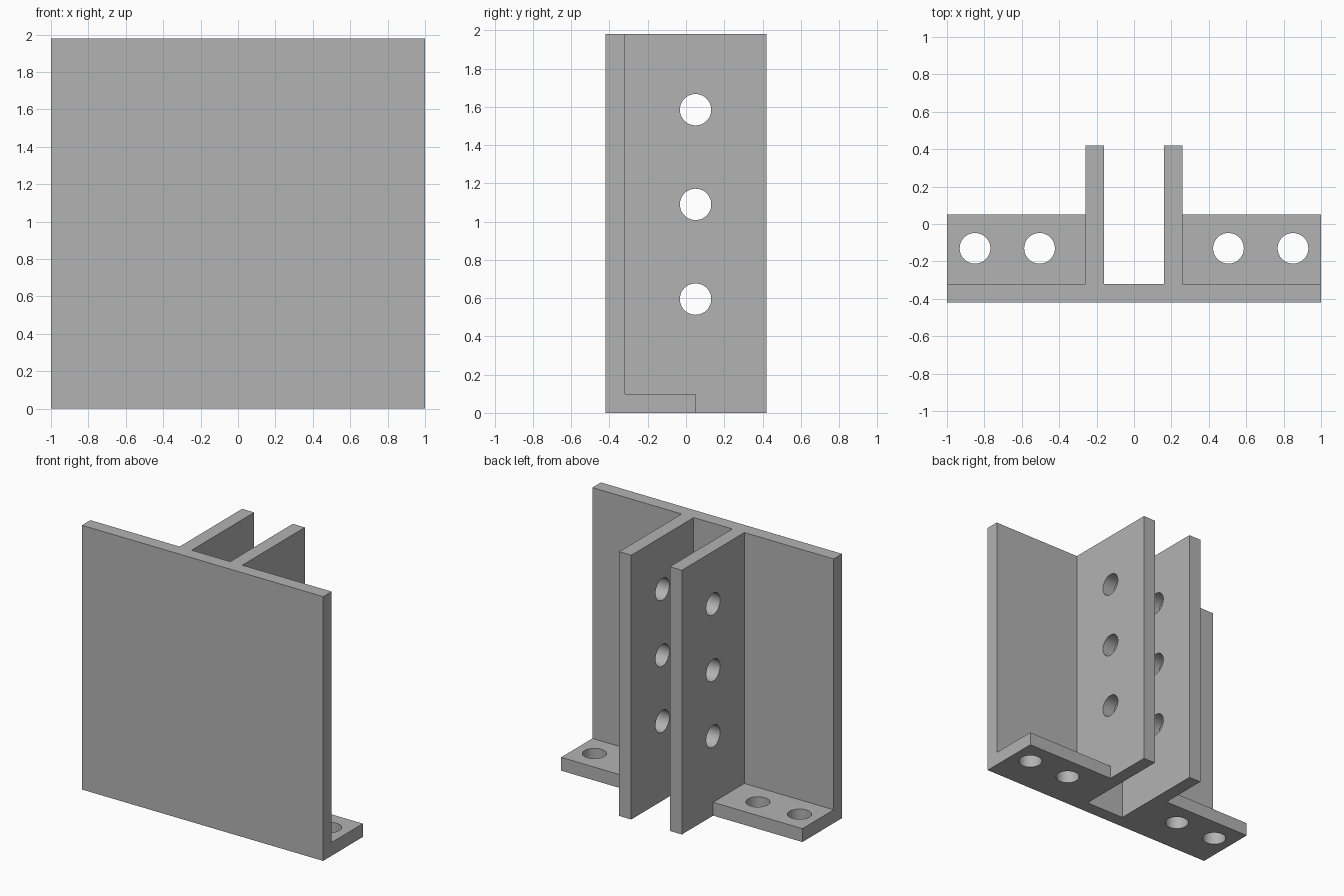
import bpy, bmesh
from math import pi
from mathutils import Matrix

old = bpy.data.objects.get("Cube")
if old:
    bpy.data.objects.remove(old, do_unlink=True)

HEIGHT, FRONT, BACK, THICK = 1.98, -0.42, 0.42, 0.10
WEB_IN, WEB_OUT, FOOT_BACK, HOLE_R = 0.16, 0.26, 0.05, 0.082
INNER = FRONT + THICK

steel = bpy.data.materials.new("plain_grey")
steel.use_nodes = True
grey = (0.45, 0.45, 0.45, 1)
steel.diffuse_color = grey
steel.node_tree.nodes["Principled BSDF"].inputs["Base Color"].default_value = grey


def make_object(name, bm):
    bmesh.ops.recalc_face_normals(bm, faces=bm.faces)
    mesh = bpy.data.meshes.new(name)
    bm.to_mesh(mesh)
    bm.free()
    mesh.materials.append(steel)
    obj = bpy.data.objects.new(name, mesh)
    bpy.context.collection.objects.link(obj)
    return obj


def extrude_plan(name, points, height):
    bm = bmesh.new()
    face = bm.faces.new([bm.verts.new((x, y, 0)) for x, y in points])
    top = bmesh.ops.extrude_face_region(bm, geom=[face])["geom"]
    verts = [v for v in top if isinstance(v, bmesh.types.BMVert)]
    bmesh.ops.translate(bm, verts=verts, vec=(0, 0, height))
    return make_object(name, bm)


def boolean(target, tool, operation):
    mod = target.modifiers.new(tool.name, "BOOLEAN")
    mod.operation, mod.solver, mod.object = operation, "EXACT", tool
    tool.hide_render = True
    tool.hide_set(True)


# Face plate with two parallel rear webs
half = [(1, FRONT), (1, INNER), (WEB_OUT, INNER), (WEB_OUT, BACK),
        (WEB_IN, BACK), (WEB_IN, INNER)]
bracket = extrude_plan("bracket_body", half + [(-x, y) for x, y in reversed(half)], HEIGHT)

# Feet on both sides, fused into the plate and webs
for side, sx in (("left", 1), ("right", -1)):
    x0, x1, y0 = 0.21, 1, -0.37
    foot = extrude_plan(side + "_foot", [(sx * x0, y0), (sx * x1, y0),
                        (sx * x1, FOOT_BACK), (sx * x0, FOOT_BACK)], THICK)
    boolean(bracket, foot, "UNION")

# Bolt holes: vertical through the feet, sideways through the webs
bm = bmesh.new()
holes = [Matrix.Translation((x, -0.13, 0.05)) for x in (-0.85, -0.505, 0.505, 0.85)]
holes += [Matrix.Translation((0, 0.05, z)) @ Matrix.Rotation(pi / 2, 4, "Y")
          for z in (0.595, 1.09, 1.585)]
for i, matrix in enumerate(holes):
    bmesh.ops.create_cone(bm, cap_ends=True, segments=48, radius1=HOLE_R,
                          radius2=HOLE_R, depth=0.2 if i < 4 else 0.8, matrix=matrix)
boolean(bracket, make_object("bolt_hole_cutters", bm), "DIFFERENCE")

# Bake the cuts, drop the helpers, and smooth only the hole walls
bpy.context.view_layer.objects.active = bracket
bracket.select_set(True)
for mod in list(bracket.modifiers):
    tool = mod.object
    bpy.ops.object.modifier_apply(modifier=mod.name)
    bpy.data.objects.remove(tool, do_unlink=True)
bpy.ops.object.shade_smooth_by_angle(angle=pi / 6)
